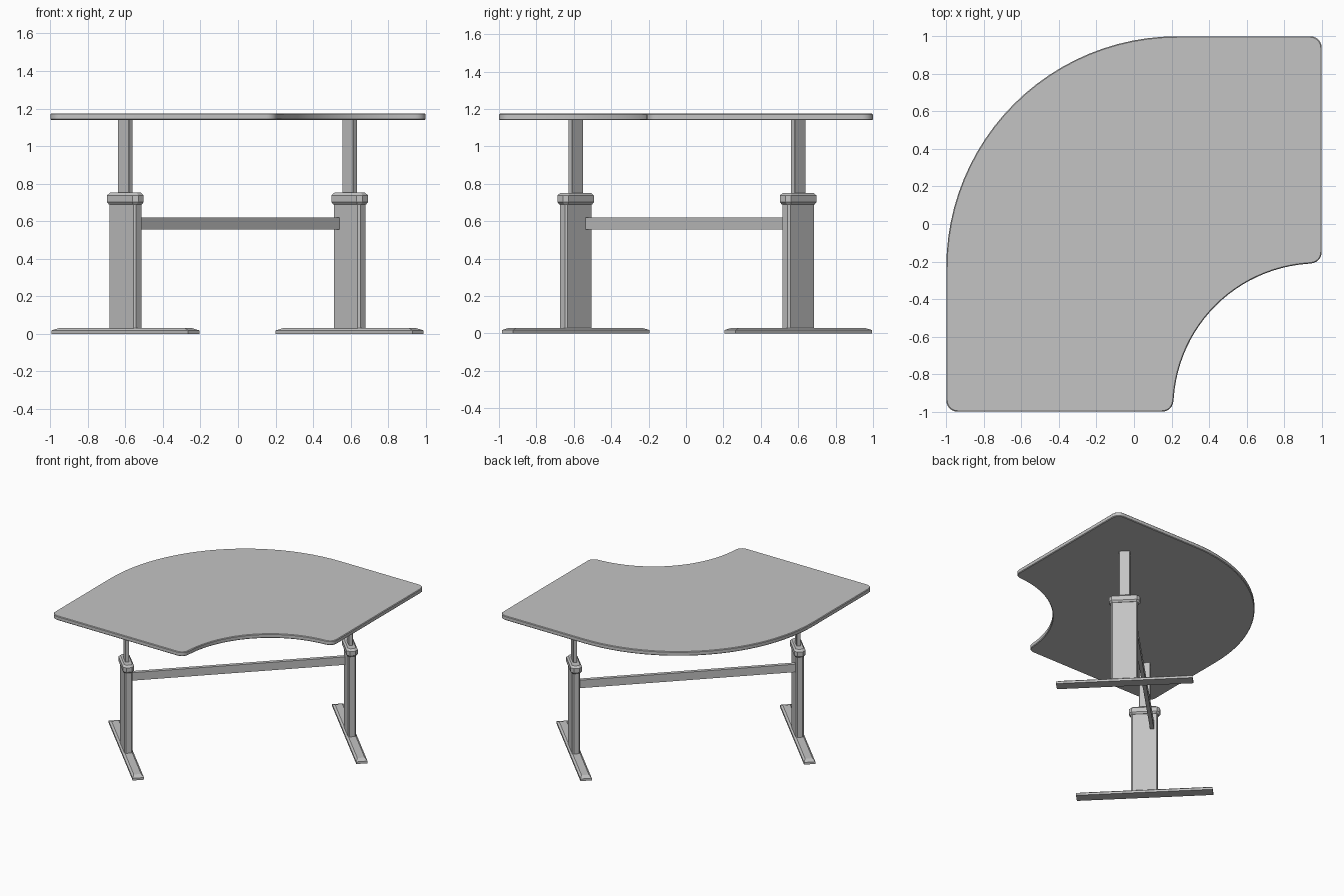
import bpy, bmesh, math
from mathutils import Matrix, Vector

if "Cube" in bpy.data.objects:
    bpy.data.objects.remove(bpy.data.objects["Cube"], do_unlink=True)

grey = bpy.data.materials.new("warm_grey")
grey.use_nodes = True
colour = (0.55, 0.55, 0.55, 1)
grey.diffuse_color = colour
grey.node_tree.nodes["Principled BSDF"].inputs["Base Color"].default_value = colour

TURN = Matrix.Rotation(math.radians(-45), 4, 'Z')


def finish(name, bm, matrix=None):
    bmesh.ops.recalc_face_normals(bm, faces=bm.faces)
    mesh = bpy.data.meshes.new(name)
    bm.to_mesh(mesh)
    bm.free()
    mesh.materials.append(grey)
    obj = bpy.data.objects.new(name, mesh)
    bpy.context.collection.objects.link(obj)
    if matrix:
        obj.matrix_world = matrix
    return obj


def outline(length, width, cut):
    """Rectangle with cut corners, counter-clockwise."""
    a, b = length / 2, width / 2
    if cut == 0:
        return [(a, -b), (a, b), (-a, b), (-a, -b)]
    return [(a, cut - b), (a, b - cut), (a - cut, b), (cut - a, b),
            (-a, b - cut), (-a, cut - b), (cut - a, -b), (a - cut, -b)]


def loft(name, sections, matrix):
    """Stack of (z, length, width, corner cut) sections joined into a solid."""
    bm = bmesh.new()
    rings = [[bm.verts.new((x, y, z)) for x, y in outline(l, w, c)]
             for z, l, w, c in sections]
    for low, high in zip(rings, rings[1:]):
        n = len(low)
        for i in range(n):
            j = (i + 1) % n
            bm.faces.new((low[i], low[j], high[j], high[i]))
    bm.faces.new(rings[0][::-1])
    bm.faces.new(rings[-1])
    return finish(name, bm, matrix)


def arc(cx, cy, r, start, end, steps):
    for i in range(steps + 1):
        t = math.radians(start + (end - start) * i / steps)
        yield (cx + r * math.cos(t), cy + r * math.sin(t))


# Curved corner tabletop
edge = 0.94
path = []
path += arc(-edge, -edge, 0.06, 180, 270, 6)
path += arc(0.15, -edge, 0.06, 270, 357, 6)
path += arc(0.98, -0.98, 0.77, 176, 94, 24)
path += arc(edge, -0.15, 0.06, 273, 360, 6)
path += arc(edge, edge, 0.06, 0, 90, 6)
path += arc(0.23, -0.23, 1.23, 90, 180, 24)
bm = bmesh.new()
face = bm.faces.new([bm.verts.new((x, y, 1.14)) for x, y in path])
top = bmesh.ops.extrude_face_region(bm, geom=[face])
bmesh.ops.translate(bm, vec=(0, 0, 0.035),
                    verts=[v for v in top["geom"] if isinstance(v, bmesh.types.BMVert)])
tabletop = finish("tabletop", bm)
bevel = tabletop.modifiers.new("eased_edge", 'BEVEL')
bevel.width = 0.005
bevel.segments = 1
bevel.angle_limit = math.radians(60)
bpy.context.view_layer.objects.active = tabletop
tabletop.select_set(True)
bpy.ops.object.shade_smooth_by_angle(angle=math.radians(30))

# Two telescopic legs, each with a long foot
for side, x, y in (("right", -0.6, -0.59), ("left", 0.595, 0.6)):
    place = Matrix.Translation(Vector((x, y, 0))) @ TURN
    loft(side + "_foot", [(0, 1.03, 0.085, 0), (0.018, 1.03, 0.085, 0),
                          (0.03, 0.95, 0.055, 0)], place)
    loft(side + "_post", [(0.025, 0.2, 0.06, 0.01), (0.7, 0.2, 0.06, 0.01)], place)
    loft(side + "_collar", [(0.688, 0.205, 0.065, 0.012), (0.702, 0.235, 0.085, 0.022),
                            (0.738, 0.235, 0.085, 0.022), (0.752, 0.2, 0.06, 0.015)], place)
    loft(side + "_inner_column", [(0.74, 0.083, 0.03, 0.002),
                                  (1.145, 0.083, 0.03, 0.002)], place)

# Crossbar joining the posts, set towards the back
loft("crossbar", [(0.555, 0.03, 1.64, 0), (0.62, 0.03, 1.64, 0)],
     TURN @ Matrix.Translation(Vector((-0.065, 0, 0))))
